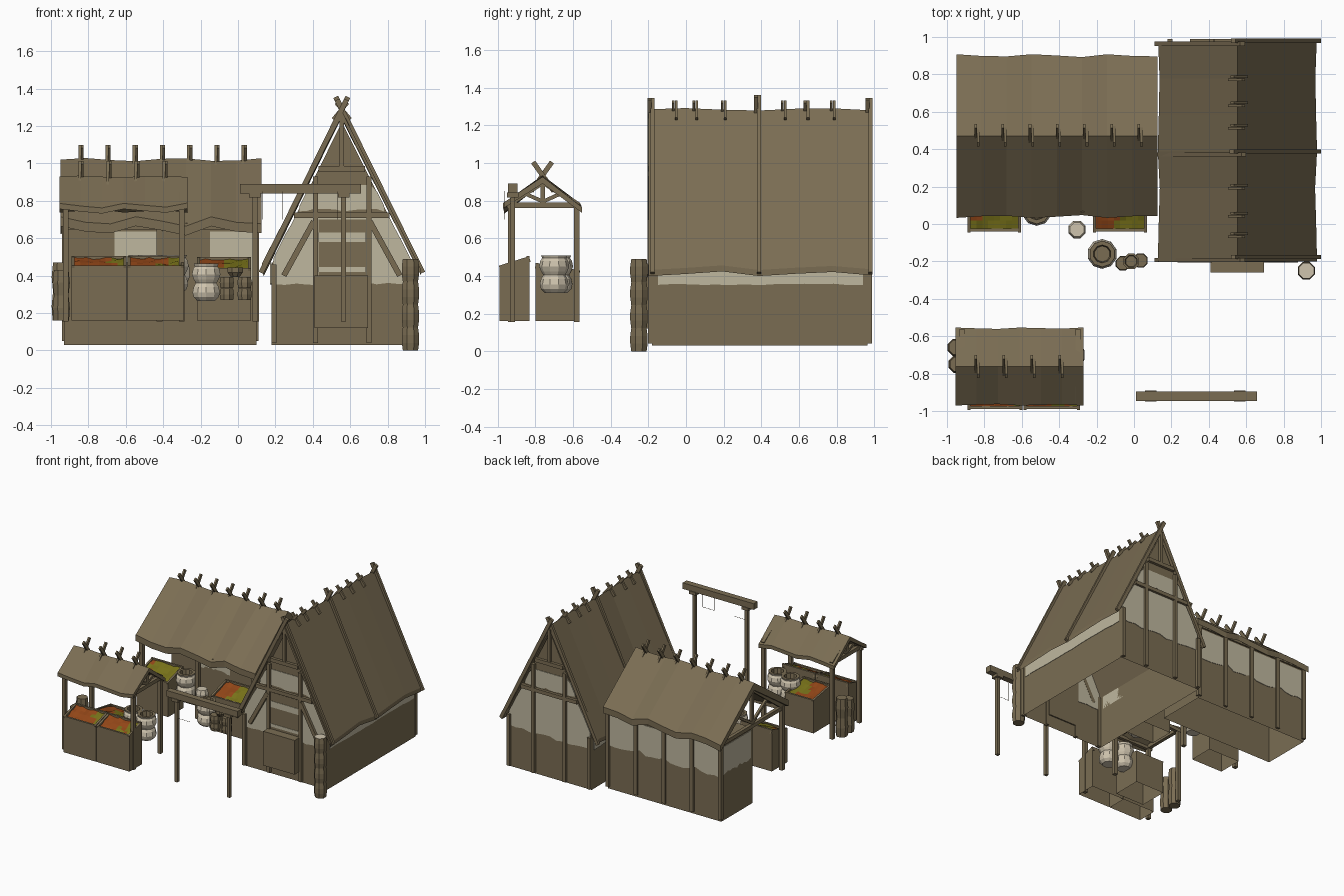
import bpy, bmesh, math, random
from mathutils import Vector

if "Cube" in bpy.data.objects:
    bpy.data.objects.remove(bpy.data.objects["Cube"])
random.seed(4)

def mat(name, c):
    m = bpy.data.materials.new(name)
    m.diffuse_color = (*c, 1)
    m.use_nodes = True
    m.node_tree.nodes["Principled BSDF"].inputs["Base Color"].default_value = m.diffuse_color
    return m
WOOD = mat("brown wood", (.195, .152, .086))
PLASTER = mat("pale plaster", (.52, .475, .345))
CLAY = mat("cream clay", (.62, .55, .42))
ORANGE = mat("orange produce", (.29, .062, .009))
GREEN = mat("olive produce", (.19, .17, .010))

def finish(name, bm, *mats):
    bmesh.ops.recalc_face_normals(bm, faces=bm.faces[:])
    me = bpy.data.meshes.new(name)
    bm.to_mesh(me)
    bm.free()
    for m in mats:
        me.materials.append(m)
    ob = bpy.data.objects.new(name, me)
    bpy.context.collection.objects.link(ob)
    return ob

def box(name, x0, x1, y0, y1, z0, z1, m=WOOD, hollow=False):
    bm = bmesh.new()
    bmesh.ops.create_cube(bm, size=1)
    if hollow:  # open underneath
        bmesh.ops.delete(bm, geom=[f for f in bm.faces if f.calc_center_median().z < -.4], context='FACES_ONLY')
    for v in bm.verts:
        v.co = ((x0+x1)/2 + v.co.x*(x1-x0), (y0+y1)/2 + v.co.y*(y1-y0), (z0+z1)/2 + v.co.z*(z1-z0))
    return finish(name, bm, m)

def beam(name, a, b, w=.03, h=.03):
    a, b = Vector(a), Vector(b)
    d = (b-a).normalized()
    s = d.cross(Vector((0, 0, 1)) if abs(d.z) < .95 else Vector((0, 1, 0))).normalized()
    t = s.cross(d)
    bm = bmesh.new()
    bmesh.ops.create_cube(bm, size=1)
    for v in bm.verts:
        v.co = (a+b)/2 + s*v.co.x*w + t*v.co.y*h + d*v.co.z*(b-a).length
    return finish(name, bm, WOOD)

def prism(name, pts, plane, p0, p1, m=WOOD, hollow=False):
    """Extrude a (u, z) outline along x or y; hollow leaves the first edge open."""
    put = (lambda u, z, p: (u, p, z)) if plane == 'y' else (lambda u, z, p: (p, u, z))
    bm = bmesh.new()
    lo = [bm.verts.new(put(u, z, p0)) for u, z in pts]
    hi = [bm.verts.new(put(u, z, p1)) for u, z in pts]
    bm.faces.new(lo)
    bm.faces.new(hi)
    n = len(pts)
    for i in range(int(hollow), n):
        bm.faces.new((lo[i], lo[(i+1) % n], hi[(i+1) % n], hi[i]))
    return finish(name, bm, m)

def plaster(name, u0, u1, zlo, ztop, plane, pos, n=12, j=.012):
    """Thin plaster plate with a ragged lower edge; ztop is a function of u."""
    us = [u0 + (u1-u0)*i/n for i in range(n+1)]
    pts = [(u, zlo + random.uniform(-j, j)) for u in us] + [(u, ztop(u)) for u in reversed(us)]
    return prism(name, pts, plane, pos-.004, pos+.004, PLASTER)

def roof(name, axis, a0, a1, c, half, zr, ze, th, n, wave):
    """Sagging gable roof with a wavy eave."""
    bm = bmesh.new()
    rings = []
    for i in range(n+1):
        a = a0 + (a1-a0)*i/n
        w = wave*math.sin(i*2.1+1) + random.uniform(-.3, .3)*wave
        r = wave*.4*math.sin(i*1.7)
        h = half + w*.3
        prof = [(c-h, ze+w), (c, zr+r), (c+h, ze-w*.7),
                (c+h, ze-w*.7-th), (c, zr+r-th*1.2), (c-h, ze+w-th)]
        rings.append([bm.verts.new((a, u, z) if axis == 'x' else (u, a, z)) for u, z in prof])
    for p, q in zip(rings, rings[1:]):
        for i in range(6):
            k = (i+1) % 6
            bm.faces.new((p[i], p[k], q[k], q[i]))
    for r in (rings[0], rings[-1]):
        bm.faces.new((r[0], r[1], r[4], r[5]))
        bm.faces.new((r[1], r[2], r[3], r[4]))
    return finish(name, bm, WOOD)

def lathe(name, x, y, z, prof, m, m2=None, split=99, sides=8):
    """Turned object; rings from index split on use the second material."""
    bm = bmesh.new()
    rings = [[bm.verts.new((x+r*math.cos(math.tau*(k+.5)/sides), y+r*math.sin(math.tau*(k+.5)/sides), z+h))
              for k in range(sides)] for r, h in prof]
    for i, (p, q) in enumerate(zip(rings, rings[1:])):
        for k in range(sides):
            f = bm.faces.new((p[k], p[(k+1) % sides], q[(k+1) % sides], q[k]))
            f.material_index = int(i >= split)
    bm.faces.new(rings[0])
    bm.faces.new(rings[-1]).material_index = 1 if m2 else 0
    return finish(name, bm, m, m2 or m)

def crate(name, x0, x1, y0, y1, z0, zf, zb, split):
    """Sloping crate; produce left of split is orange, the rest olive."""
    prism(name, [(y0, z0), (y1, z0), (y1, zb-.02), (y0, zf-.02)], 'x', x0, x1, hollow=True)
    for x in (x0+.008, x1-.008):
        beam(name+"_rim", (x, y0, zf-.005), (x, y1, zb-.005), .016, .03)
    beam(name+"_rim", (x0, y0+.008, zf-.005), (x1, y0+.008, zf-.005), .016, .03)
    beam(name+"_rim", (x0, y1-.008, zb-.005), (x1, y1-.008, zb-.005), .016, .03)
    bm = bmesh.new()
    nx, ny = 8, 4
    g = [[bm.verts.new((x0+.015+(x1-x0-.03)*i/nx, y0+.015+(y1-y0-.03)*k/ny,
                        zf+(zb-zf)*k/ny+random.uniform(-.008, .004))) for k in range(ny+1)] for i in range(nx+1)]
    for i in range(nx):
        for k in range(ny):
            f = bm.faces.new((g[i][k], g[i+1][k], g[i+1][k+1], g[i][k+1]))
            f.material_index = int((i+.5)/nx + random.uniform(-.2, .2) > split)
    finish(name+"_produce", bm, ORANGE, GREEN)

# ---- tall house: body, plaster, timbers ----
CX = .555
line = lambda x: 1.28 - 2*abs(x-CX) - .055
prism("tall_house_body", [(.18, .03), (.935, .03), (.935, .46), (CX, 1.22), (.18, .46)], 'y', -.18, .965, hollow=True)
for tag, y, s in (("front", -.18, -1), ("back", .965, 1)):
    plaster("tall_house_plaster_"+tag, .19, .925, .36, lambda x: min(.72, line(x)), 'y', y)
    plaster("tall_house_upper_plaster_"+tag, .33, .78, .75, lambda x: max(.77, min(.885, line(x))), 'y', y, 12, .008)
    yy = y + s*.008
    beam("gable_tie_"+tag, (.30, yy, .722), (.81, yy, .722), .03, .03)
    beam("gable_collar_"+tag, (.43, yy, .97), (.68, yy, .97), .03, .03)
    beam("gable_king_post_"+tag, (CX, yy, .97), (CX, yy, 1.25), .025, .025)
    for x in (.415, .70):
        beam("gable_post_"+tag, (x, yy, .04), (x, yy, .93), .028, .03)
    for x in (.192, .923):
        beam("corner_post_"+tag, (x, yy, .04), (x, yy, .46), .028, .03)
for sx in (-1, 1):
    beam("front_brace", (CX+sx*.31, -.19, .40), (CX+sx*.15, -.19, .69), .03, .03)
    plaster("tall_house_side_plaster", -.15, .94, .355, lambda u: .47, 'x', CX+sx*.379, 14, .004)
# door and half-height counter in front of it
box("door", .43, .685, -.192, -.17, .13, .70)
box("door_gap_low", .43, .685, -.195, -.19, .42, .445, PLASTER)
box("door_gap_high", .43, .685, -.195, -.19, .58, .63, PLASTER)
box("door_counter", .41, .695, -.26, -.18, .12, .40, hollow=True)

# ---- tall house: roof, rafters, crossed sticks ----
roof("tall_house_roof", 'y', -.2, .975, .553, .42, 1.285, .445, .032, 6, .017)
for y, top in ((-.185, 1.34), (.38, 1.355), (.972, 1.34)):
    for sx in (-1, 1):
        k = (top-1.29)/2
        beam("long_rafter", (CX+sx*.432, y+sx*.008, .415), (CX-sx*k, y+sx*.008, top), .022, .028)
for y in (-.06, .05, .20, .52, .64, .78):
    for sx in (-1, 1):
        beam("tall_house_ridge_stick", (CX+sx*.045, y+sx*.008, 1.235), (CX-sx*.03, y+sx*.008, 1.325), .014, .022)

# ---- long house with open front ----
box("long_house_body", -.93, .10, .47, .87, .03, .65, hollow=True)
flat = lambda u: .635
plaster("long_house_back_plaster", -.92, .09, .40, flat, 'y', .87, 18, .02)
plaster("long_house_left_plaster", .49, .85, .41, flat, 'x', -.93)
plaster("long_house_right_plaster", .49, .85, .40, flat, 'x', .10)
plaster("long_house_front_plaster_a", -.66, -.40, .37, flat, 'y', .47)
plaster("long_house_front_plaster_b", -.15, .09, .37, flat, 'y', .47)
for i in range(5):
    x = -.925 + .255*i
    beam("back_wall_post", (x, .872, .05), (x, .872, .68), .03, .03)
for x in (-.925, -.42, .095):
    beam("long_house_porch_post", (x, .08, .155), (x, .08, .68), .032, .032)
for y in (.08, .865):
    beam("long_house_plate", (-.94, y, .665), (.11, y, .665), .03, .035)
roof("long_house_roof", 'x', -.95, .125, .47, .43, 1.02, .69, .05, 8, .022)

def truss(name, x, c, h, zb, zr):
    beam(name+"_tie", (x, c-h, zb), (x, c+h, zb), .028, .03)
    beam(name+"_king_post", (x, c, zb), (x, c, zr), .024, .024)
    for s in (-1, 1):
        beam(name+"_rafter", (x, c+s*h, zb), (x, c, zr), .028, .03)
        beam(name+"_strut", (x, c, zb+.02), (x, c+s*h*.5, (zb+zr)/2), .02, .02)
for x in (-.925, .10):
    truss("long_house_truss", x, .47, .40, .665, .96)

def sticks(name, xs, c, z):
    for x in xs:
        for s in (-1, 1):
            beam(name, (x+s*.007, c+s*.06, z-.085), (x+s*.007, c-s*.05, z+.07), .014, .026)
sticks("long_house_ridge_stick", [-.84+.1455*i for i in range(7)], .475, 1.02)

# ---- market stall ----
roof("stall_roof", 'x', -.955, -.27, -.762, .205, .93, .775, .03, 6, .012)
sticks("stall_ridge_stick", [-.84+.15*i for i in range(4)], -.762, .935)
for x in (-.92, -.30):
    truss("stall_truss", x, -.76, .19, .775, .90)
    for y in (-.93, -.58):
        beam("stall_post", (x, y, .155), (x, y, .77), .03, .03)
for y in (-.93, -.58):
    beam("stall_plate", (-.95, y, .765), (-.28, y, .765), .025, .025)
crate("stall_crate_left", -.89, -.595, -.99, -.83, .16, .445, .495, .75)
crate("stall_crate_right", -.59, -.29, -.99, -.83, .16, .445, .495, .7)
crate("stall_back_crate", -.76, -.50, -.80, -.565, .16, .46, .42, .6)

# ---- crates in front of the long house ----
crate("porch_crate_left", -.89, -.605, -.04, .16, .16, .43, .49, .1)
crate("porch_crate_right", -.22, .07, -.04, .16, .16, .43, .49, .5)

# ---- clay pots ----
POT = [(.05, 0), (.07, .02), (.077, .045), (.07, .075), (.058, .095), (.07, .115), (.08, .14),
       (.074, .17), (.064, .185), (.07, .2), (.048, .2), (.042, .15)]
for x, y, z in ((-.17, -.16, .265), (-.52, .07, .31), (-.34, -.70, .31), (-.47, -.68, .31)):
    lathe("clay_pot", x, y, z, POT, CLAY, WOOD, 9, 10)
lathe("small_clay_pot", -.305, -.03, .36, [(.035, 0), (.05, .03), (.05, .08), (.04, .11)], CLAY)

# ---- small tubs and bowl ----
for x, y in ((-.06, -.21), (.035, -.195)):
    for z in (.27, .333):
        lathe("small_tub", x, y, z, [(.037, 0), (.041, .03), (.037, .06)], WOOD)
lathe("tub_bowl", -.015, -.2, .393, [(.025, 0), (.045, .025), (.045, .05), (.035, .05), (.03, .03)], WOOD)

# ---- tall bundles beside the stall and carved post by the house ----
for x, y, h in ((-.95, -.66, .31), (-.945, -.75, .27)):
    lathe("tall_bundle", x, y, .16, [(.045, 0), (.05, h*.25), (.042, h*.5), (.05, h*.75), (.042, h)], WOOD)
lathe("carved_post", .922, -.25, 0, [(.044 if i % 3 == 0 else .05, .49*i/12) for i in range(13)], WOOD, CLAY)

# ---- hanging frame ----
box("hanging_beam", .012, .657, -.945, -.895, .84, .89)
for x in (.09, .565):
    beam("hanging_post", (x, -.92, .155), (x, -.92, .85), .026, .026)
    beam("hanging_post_cap", (x-.03, -.92, .83), (x+.03, -.92, .83), .06, .025)
for x in (.13, .42):
    for p, q in (((x, .70), (x, .85)), ((x+.11, .70), (x+.11, .85)), ((x, .70), (x+.11, .70))):
        beam("thin_hanger", (p[0], -.965, p[1]), (q[0], -.965, q[1]), .002, .002)
